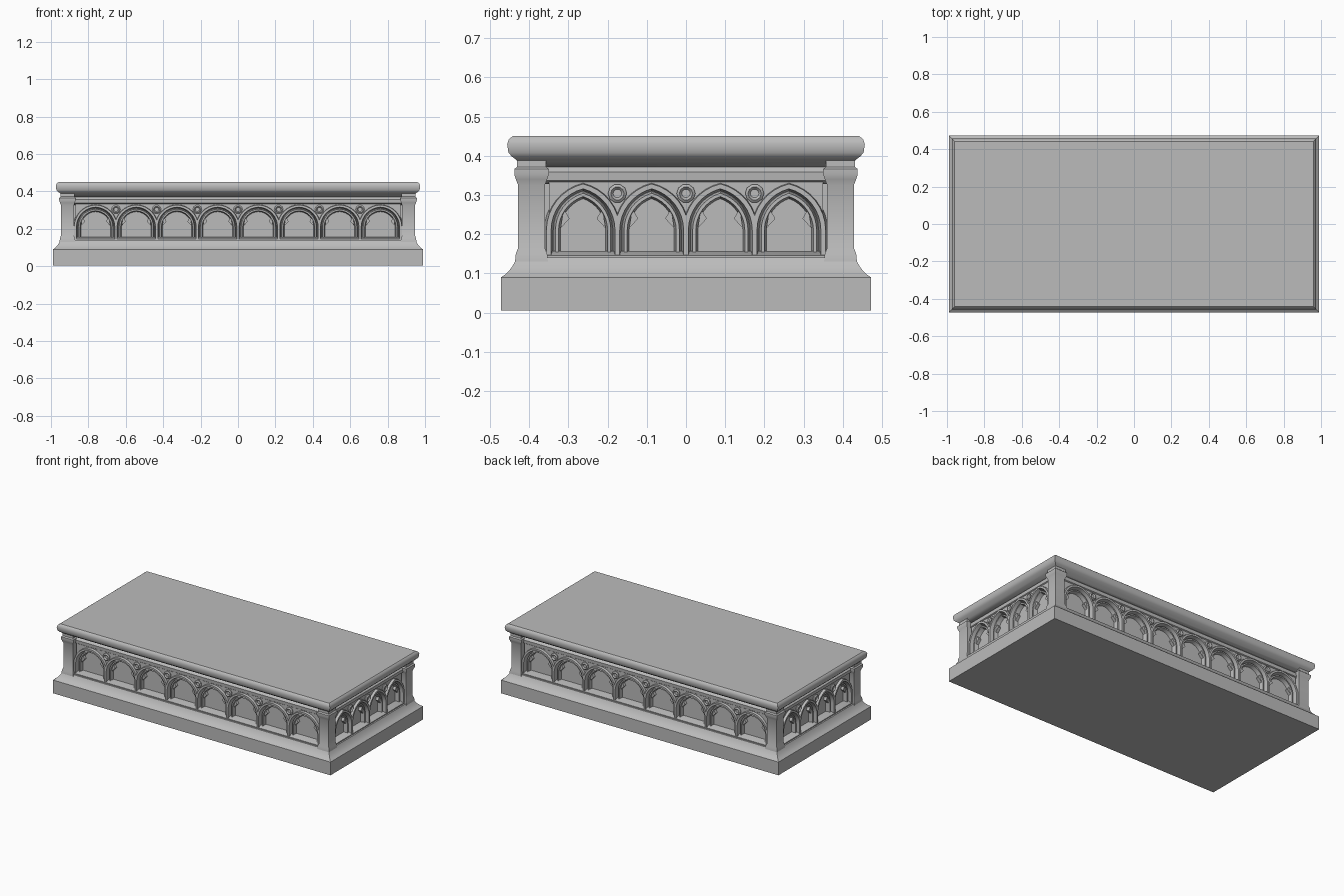
import bpy, bmesh, math
from mathutils import Matrix, Vector

cube = bpy.data.objects.get("Cube")
if cube:
    bpy.data.objects.remove(cube)

stone = bpy.data.materials.new("grey stone")
stone.use_nodes = True
stone.diffuse_color = (0.5, 0.5, 0.5, 1)
stone.node_tree.nodes["Principled BSDF"].inputs["Base Color"].default_value = (0.5, 0.5, 0.5, 1)

HX, HY = 0.99, 0.472          # half length and half width of the plinth
SILL, SPRING, APEX, RAIL = 0.14, 0.21, 0.322, 0.337


def loft(bm, rings):
    """Closed solid through a list of equal-sized rings of points."""
    loops = [[bm.verts.new(p) for p in ring] for ring in rings]
    n = len(loops[0])
    for a, b in zip(loops, loops[1:]):
        for i in range(n):
            j = (i + 1) % n
            bm.faces.new((a[i], a[j], b[j], b[i]))
    bm.faces.new(loops[0][::-1])
    bm.faces.new(loops[-1])


def finish(name, bm, angle=35):
    bmesh.ops.recalc_face_normals(bm, faces=bm.faces)
    mesh = bpy.data.meshes.new(name)
    bm.to_mesh(mesh)
    bm.free()
    ob = bpy.data.objects.new(name, mesh)
    bpy.context.collection.objects.link(ob)
    mesh.materials.append(stone)
    bpy.ops.object.select_all(action='DESELECT')
    ob.select_set(True)
    bpy.context.view_layer.objects.active = ob
    bpy.ops.object.shade_smooth_by_angle(angle=math.radians(angle))
    return ob


def moulding(name, hx, hy, levels, cx=0, cy=0):
    """Rectangular block whose edge follows (inset, height) levels."""
    bm = bmesh.new()
    loft(bm, [[(cx + sx * (hx - d), cy + sy * (hy - d), z)
               for sx, sy in ((-1, -1), (1, -1), (1, 1), (-1, 1))] for d, z in levels])
    return finish(name, bm)


# Main stacked blocks
moulding("plinth", HX, HY, [(0, 0.005), (0, 0.09), (0.012, 0.098), (0.026, 0.113),
                            (0.036, 0.13), (0.041, SILL)])
moulding("core", HX, HY, [(0.095, 0.1), (0.095, 0.41)])
moulding("sill", HX, HY, [(0.05, SILL - 0.01), (0.05, 0.146), (0.075, 0.157)])
moulding("top_rail", HX, HY, [(0.075, 0.328), (0.062, RAIL), (0.06, 0.358), (0.075, 0.372)])
moulding("top_slab", HX, HY, [(0.09, 0.366), (0.065, 0.374), (0.045, 0.385), (0.028, 0.398),
                              (0.019, 0.408), (0.016, 0.43), (0.02, 0.442), (0.03, 0.45)])

# Corner piers with small capitals
for sx in (-1, 1):
    for sy in (-1, 1):
        side = ("left" if sx > 0 else "right") + ("_front" if sy < 0 else "_back")
        moulding(side + "_pier", 0.04, 0.04,
                 [(-0.002, 0.13), (0, 0.15), (0.006, 0.165), (0.006, 0.325), (0, 0.34),
                  (-0.004, 0.352), (-0.004, 0.366), (0.003, 0.372), (0.003, 0.395)],
                 sx * (HX - 0.078), sy * (HY - 0.078))


def arch(w, off, h, steps=8):
    """Pointed arch outline, moved outward by off; (u, z) from left to right."""
    c = (h * h - w * w) / (2 * w)
    r = w + c + off
    top = math.acos(c / r)
    right = [(r * math.cos(top * i / steps) - c, SPRING + r * math.sin(top * i / steps))
             for i in range(steps + 1)]
    return [(-u, z) for u, z in right[:-1]] + right[::-1]


def arcade(name, turn, dist, length, count):
    """Row of pointed arches along one face, with inset depths from the plinth."""
    bm = bmesh.new()
    pitch = length / count
    w, h = pitch / 2, APEX - SPRING
    y = lambda inset: -dist + inset

    def rib(cu, off, half, front, back, bevel):
        edges = [arch(w, off + o, h) for o in (half, half - bevel, bevel - half, -half)]
        edges = [[(e[0][0], SILL)] + e + [(e[-1][0], SILL)] for e in edges]
        depths = (back, front, front, back)
        loft(bm, [[(cu + p[0], y(d), p[1]) for p, d in zip(row, depths)]
                  for row in zip(*edges)])

    for k in range(count):
        cu = -length / 2 + pitch * (k + 0.5)
        # Spandrel plate above the arch
        rows = arch(w, 0, h)
        loft(bm, [[(cu + u, y(0.068), z), (cu + u, y(0.068), RAIL),
                   (cu + u, y(0.1), RAIL), (cu + u, y(0.1), z)] for u, z in rows])
        # Outer rib and slimmer nested rib
        rib(cu, 0, 0.012, 0.052, 0.1, 0.006)
        rib(cu, -0.021, 0.01, 0.069, 0.1, 0.006)
        # Cusps on either flank of the nested arch
        for s in (-1, 1):
            u0, u1 = cu + s * (w - 0.03), cu + s * (w - 0.053)
            loft(bm, [[(u0, y(d), SPRING + 0.005), (u1, y(d), SPRING + 0.03),
                       (u0 - s * 0.008, y(d), SPRING + 0.055)] for d in (0.076, 0.1)])
    # Round bosses in the spandrels
    for k in range(1, count):
        cu = -length / 2 + pitch * k
        turns = [math.tau * i / 10 for i in range(10)]
        loft(bm, [[(cu + r * math.cos(t), y(d), 0.304 + r * math.sin(t)) for t in turns]
                  for r, d in ((0.024, 0.08), (0.024, 0.062), (0.017, 0.056),
                               (0.011, 0.064))])
    bm.transform(Matrix.Rotation(math.radians(turn), 4, 'Z'))
    finish(name, bm)


for name, turn, dist, length, count in (
        ("front_arcade", 0, HY, 1.74, 8), ("left_arcade", 90, HX, 0.7, 4),
        ("back_arcade", 180, HY, 1.74, 8), ("right_arcade", 270, HX, 0.7, 4)):
    arcade(name, turn, dist, length, count)
